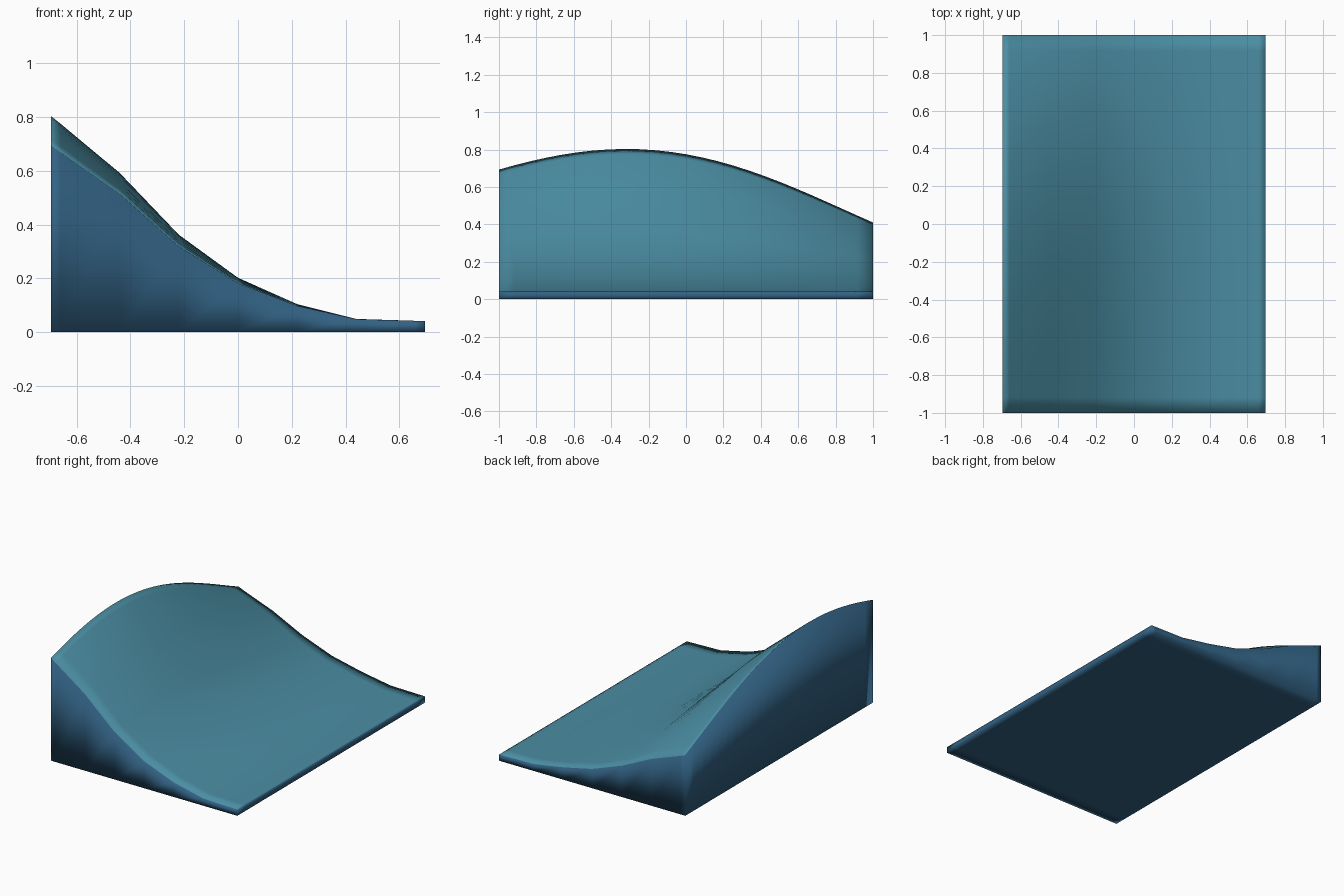
import bpy, bmesh

if "Cube" in bpy.data.objects:
    bpy.data.objects.remove(bpy.data.objects["Cube"])

def material(name, rgb):
    m = bpy.data.materials.new(name)
    m.diffuse_color = (*rgb, 1)
    m.use_nodes = True
    m.node_tree.nodes["Principled BSDF"].inputs["Base Color"].default_value = m.diffuse_color
    return m

# Cross-section stations: x, height at the back end, height at the crest
SECTION = [(-0.695, 0.41, 0.803), (-0.66, 0.395, 0.775), (-0.44, 0.315, 0.592),
           (-0.22, 0.21, 0.362), (0, 0.13, 0.202), (0.22, 0.082, 0.104),
           (0.44, 0.046, 0.049), (0.66, 0.042, 0.042), (0.695, 0.041, 0.041)]
ROWS = 24

def crest(y):
    # Blend along the length: 1 at the crest, 0 at the back end
    d = y + 0.32
    return 1 - d * d * (0.6926 + 0.054 * d - 0.109 * d * d)

bm = bmesh.new()
ys = [-1 + 2 * j / ROWS for j in range(ROWS + 1)]
top = [[bm.verts.new((x, y, lo + (hi - lo) * crest(y))) for x, lo, hi in SECTION] for y in ys]
base = [[bm.verts.new((x, y, 0)) for x, lo, hi in SECTION] for y in ys]
n = len(SECTION)

# Curved top and flat underside
for j in range(ROWS):
    for i in range(n - 1):
        f = bm.faces.new((top[j][i], top[j][i + 1], top[j + 1][i + 1], top[j + 1][i]))
        f.material_index = 1
        bm.faces.new((base[j][i], base[j + 1][i], base[j + 1][i + 1], base[j][i + 1]))

# Walls around the rim
rim = ([(0, i) for i in range(n)] + [(j, n - 1) for j in range(1, ROWS + 1)]
       + [(ROWS, i) for i in range(n - 2, -1, -1)] + [(j, 0) for j in range(ROWS - 1, 0, -1)])
for (a, b), (c, d) in zip(rim, rim[1:] + rim[:1]):
    bm.faces.new((base[a][b], base[c][d], top[c][d], top[a][b]))

for f in bm.faces:
    f.smooth = True
bmesh.ops.recalc_face_normals(bm, faces=bm.faces)
mesh = bpy.data.meshes.new("wave_ramp")
bm.to_mesh(mesh)
bm.free()
mesh.materials.append(material("deep blue", (0.032, 0.122, 0.231)))
mesh.materials.append(material("teal", (0.07, 0.27, 0.37)))
bpy.context.collection.objects.link(bpy.data.objects.new("wave_ramp", mesh))
